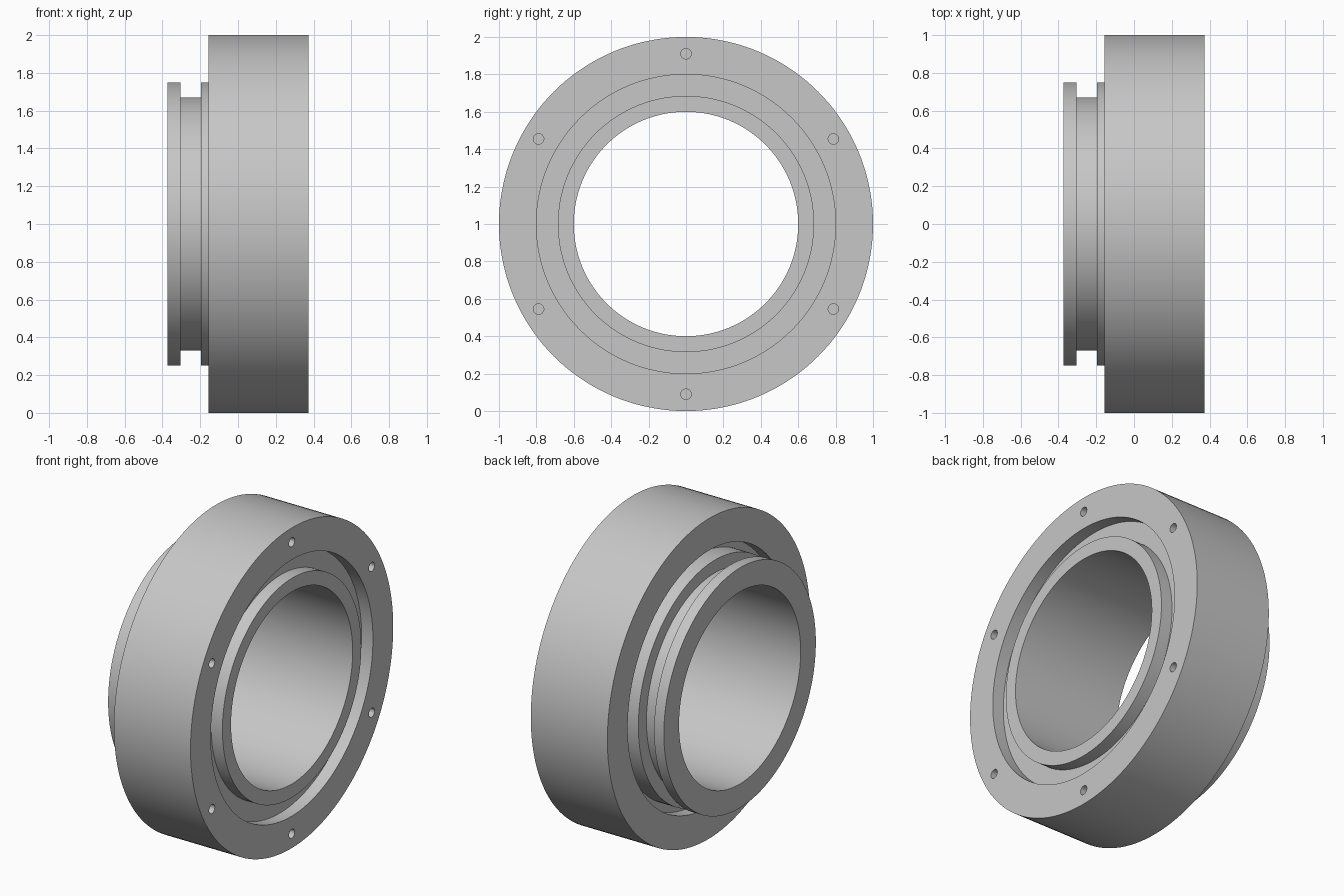
import bpy, bmesh, math
from mathutils import Matrix, Vector

if "Cube" in bpy.data.objects:
    bpy.data.objects.remove(bpy.data.objects["Cube"], do_unlink=True)

SEGMENTS = 144
AXIS_Z = 1.0                      # height of the bearing axis
END = 0.372                       # half of the overall width
OUTER_BACK = -0.157               # rear face of the outer ring
RECESS = 0.078                    # depth of the recesses

steel = bpy.data.materials.new("grey_steel")
steel.use_nodes = True
colour = (0.57, 0.57, 0.57, 1)
steel.diffuse_color = colour
steel.node_tree.nodes["Principled BSDF"].inputs["Base Color"].default_value = colour


def finish(name, bm):
    bmesh.ops.recalc_face_normals(bm, faces=bm.faces[:])
    mesh = bpy.data.meshes.new(name)
    bm.to_mesh(mesh)
    bm.free()
    mesh.materials.append(steel)
    ob = bpy.data.objects.new(name, mesh)
    ob.location.z = AXIS_Z
    bpy.context.collection.objects.link(ob)
    return ob


def smooth(ob):
    bpy.ops.object.select_all(action="DESELECT")
    ob.select_set(True)
    bpy.context.view_layer.objects.active = ob
    bpy.ops.object.shade_smooth_by_angle(angle=math.radians(30))


def revolve(name, profile):
    """Spin a closed (x, radius) profile around the x axis."""
    bm = bmesh.new()
    verts = [bm.verts.new((x, 0, r)) for x, r in profile]
    edges = [bm.edges.new((v, verts[i - 1])) for i, v in enumerate(verts)]
    bmesh.ops.spin(bm, geom=verts + edges, cent=(0, 0, 0), axis=(1, 0, 0),
                   angle=math.tau, steps=SEGMENTS, use_merge=True)
    bmesh.ops.remove_doubles(bm, verts=bm.verts[:], dist=1e-5)
    return finish(name, bm)


# Broad outer ring
outer = revolve("outer_ring", [(OUTER_BACK, 0.8), (OUTER_BACK, 1), (END, 1), (END, 0.8)])

# Six blind bolt holes in the right-hand face
bm = bmesh.new()
for i in range(6):
    a = math.radians(30 + 60 * i)
    centre = Vector((END, 0.91 * math.cos(a), 0.91 * math.sin(a)))
    bmesh.ops.create_cone(bm, cap_ends=True, segments=24, radius1=0.028, radius2=0.028,
                          depth=0.4, matrix=Matrix.Translation(centre)
                          @ Matrix.Rotation(math.pi / 2, 4, "Y"))
cutter = finish("bolt_hole_cutter", bm)
cutter.hide_render = True
smooth(outer)
cut = outer.modifiers.new("bolt_holes", "BOOLEAN")
cut.operation = "DIFFERENCE"
cut.solver = "EXACT"
cut.object = cutter
bpy.ops.object.modifier_apply(modifier=cut.name)
bpy.data.objects.remove(cutter, do_unlink=True)
smooth(outer)

# Recessed filler between the rings
back, front = OUTER_BACK + RECESS, END - RECESS
smooth(revolve("seal_ring", [(back, 0.68), (back, 0.8), (front, 0.8), (front, 0.68)]))

# Inner sleeve with a grooved collar on the left-hand end
smooth(revolve("inner_ring", [
    (-END, 0.6), (-END, 0.75), (-0.305, 0.75), (-0.305, 0.67), (-0.196, 0.67),
    (-0.196, 0.75), (0.1, 0.75), (0.1, 0.685), (END, 0.685), (END, 0.6)]))
